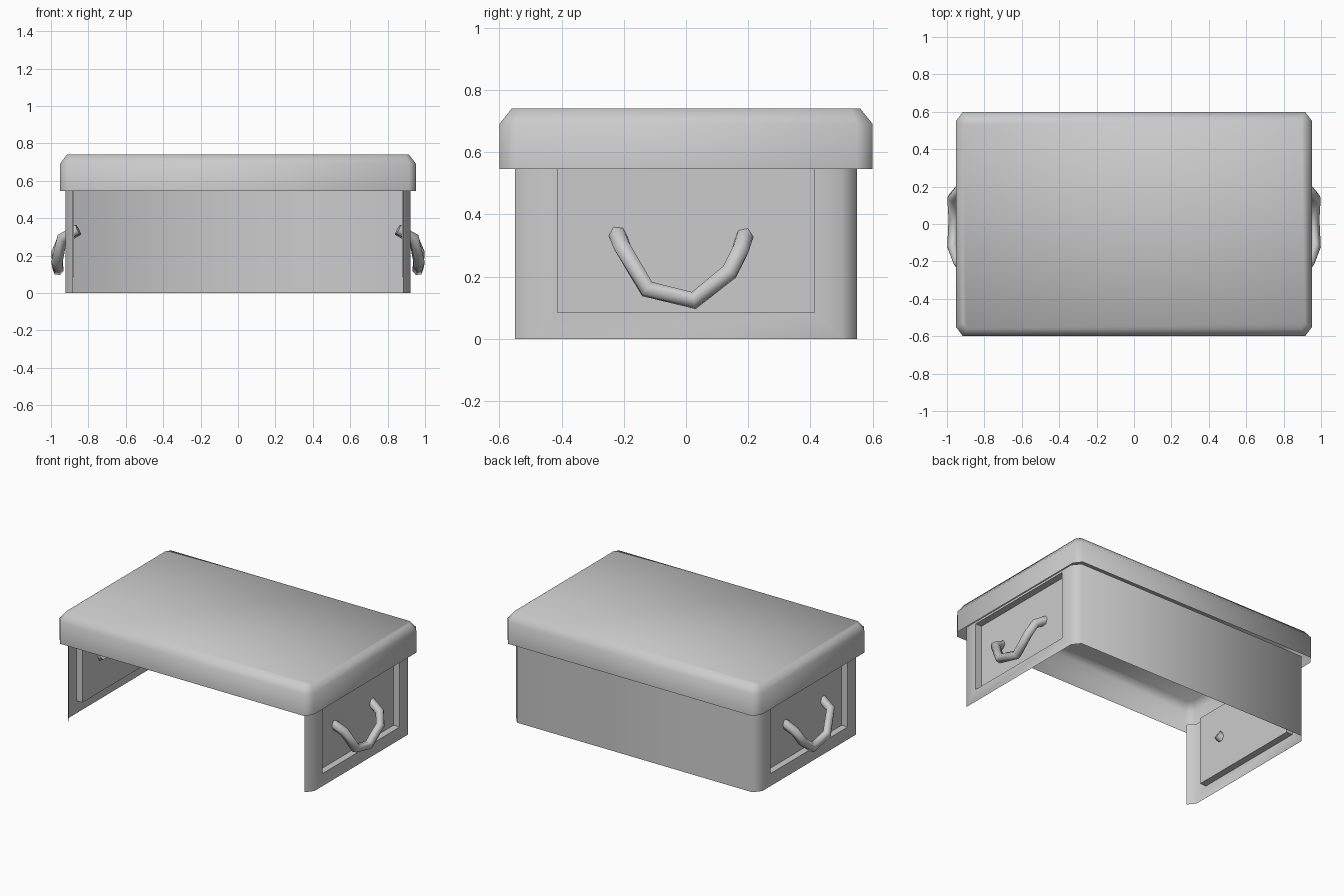
import bpy, bmesh, math

if "Cube" in bpy.data.objects:
    bpy.data.objects.remove(bpy.data.objects["Cube"])


def finish(name, bm, angle=60):
    bmesh.ops.remove_doubles(bm, verts=bm.verts, dist=1e-4)
    bmesh.ops.recalc_face_normals(bm, faces=bm.faces)
    me = bpy.data.meshes.new(name)
    bm.to_mesh(me)
    bm.free()
    me.shade_smooth()
    me.set_sharp_from_angle(angle=math.radians(angle))
    ob = bpy.data.objects.new(name, me)
    bpy.context.collection.objects.link(ob)
    return ob


def bridge(bm, loops, closed=True):
    """Quads between successive point loops; returns the last loop's verts."""
    rings = [[bm.verts.new(p) for p in loop] for loop in loops]
    for a, b in zip(rings, rings[1:]):
        n = len(a)
        for i in range(n if closed else n - 1):
            j = (i + 1) % n
            bm.faces.new((a[i], a[j], b[j], b[i]))
    return rings[-1]


def octagon(x, y, cx, cy, z):
    pts = []
    for sx, sy in ((1, 1), (-1, 1), (-1, -1), (1, -1)):
        pair = [(sx * x, sy * (y - cy), z), (sx * (x - cx), sy * y, z)]
        pts += pair if sx * sy > 0 else pair[::-1]
    return pts


# Lid: hollow cap with chamfered corners and rim, open underneath
bm = bmesh.new()
top = bridge(bm, [octagon(0.952, 0.6, 0.037, 0.05, 0.545),
                  octagon(0.952, 0.6, 0.037, 0.05, 0.69),
                  octagon(0.915, 0.56, 0.02, 0.03, 0.74)])
bm.faces.new(top)
finish("lid", bm)

# Body: thin walls, open at the front and bottom, recessed end panels
X, Y, H = 0.923, 0.55, 0.565
bm = bmesh.new()
back = [(-X, 0.5), (-0.883, Y), (0.883, Y), (X, 0.5)]
bridge(bm, [[(x, y, z) for x, y in back] for z in (0, H)], closed=False)
for s in (-1, 1):
    post = [(s * X, -0.5), (s * 0.883, -Y)]
    bridge(bm, [[(x, y, z) for x, y in post] for z in (0, H)], closed=False)

    def rect(x, y, z0, z1):
        return [(s * x, -y, z0), (s * x, y, z0), (s * x, y, z1), (s * x, -y, z1)]

    panel = bridge(bm, [rect(X, 0.5, 0, H), rect(X, 0.413, 0.085, 0.55),
                        rect(0.877, 0.413, 0.085, 0.55)])
    bm.faces.new(panel)
finish("body", bm)

# Carry handles: bent six-sided bars on both ends
path = [(0.855, -0.222, 0.34), (0.94, -0.205, 0.295), (0.969, -0.125, 0.16),
        (0.962, 0.025, 0.123), (0.969, 0.14, 0.215), (0.94, 0.175, 0.285),
        (0.855, 0.19, 0.335)]
for side, s in (("left", -1), ("right", 1)):
    cu = bpy.data.curves.new(side + "_handle", 'CURVE')
    cu.dimensions = '3D'
    cu.bevel_depth = 0.03
    cu.bevel_resolution = 1
    cu.use_fill_caps = True
    sp = cu.splines.new('POLY')
    sp.points.add(len(path) - 1)
    for p, (x, y, z) in zip(sp.points, path):
        p.co = (s * x, y, z, 1)
    bpy.context.collection.objects.link(bpy.data.objects.new(side + "_handle", cu))
